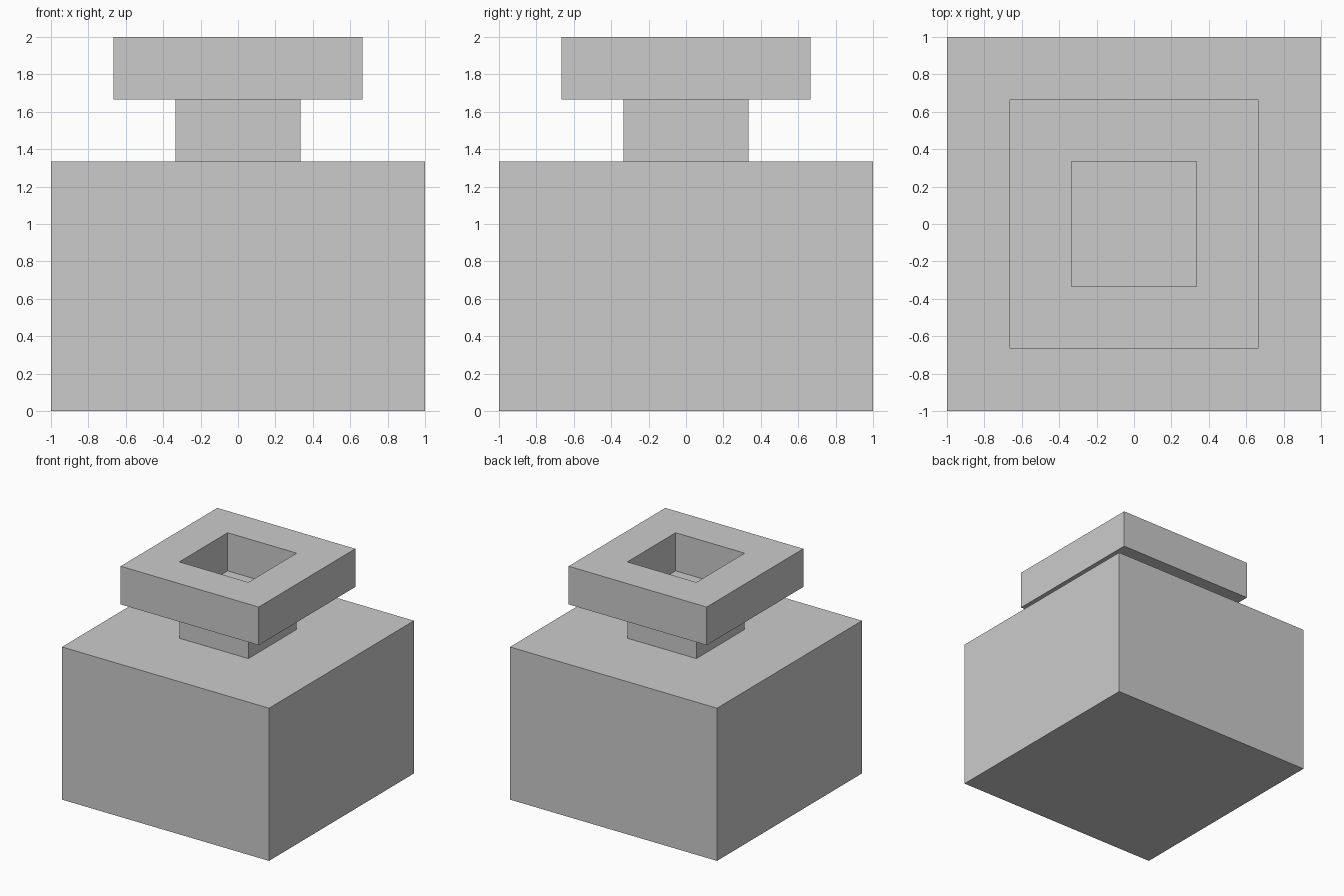
import bpy, bmesh

if "Cube" in bpy.data.objects:
    bpy.data.objects.remove(bpy.data.objects["Cube"])

T = 1 / 3  # module: every size is a multiple of a third


def square_rings(name, profile, closed=False):
    """Sweep a (half width, z) profile around a square; cap the ends or close the loop."""
    bm = bmesh.new()
    rings = [[bm.verts.new((sx * w, sy * w, z))
              for sx, sy in ((-1, -1), (1, -1), (1, 1), (-1, 1))]
             for w, z in profile]
    pairs = list(zip(rings, rings[1:]))
    if closed:
        pairs.append((rings[-1], rings[0]))
    else:
        bm.faces.new(rings[0])
        bm.faces.new(rings[-1])
    for a, b in pairs:
        for i in range(4):
            j = (i + 1) % 4
            bm.faces.new((a[i], a[j], b[j], b[i]))
    bmesh.ops.recalc_face_normals(bm, faces=bm.faces)
    mesh = bpy.data.meshes.new(name)
    bm.to_mesh(mesh)
    bm.free()
    obj = bpy.data.objects.new(name, mesh)
    bpy.context.collection.objects.link(obj)
    return obj


# Large block body
square_rings("body", [(1, 0), (1, 4 * T)])

# Narrow neck; its top is the floor of the rim opening
square_rings("neck", [(T, 4 * T), (T, 5 * T)])

# Square rim with a square opening
square_rings("rim", [(T, 5 * T), (2 * T, 5 * T), (2 * T, 2), (T, 2)], closed=True)
